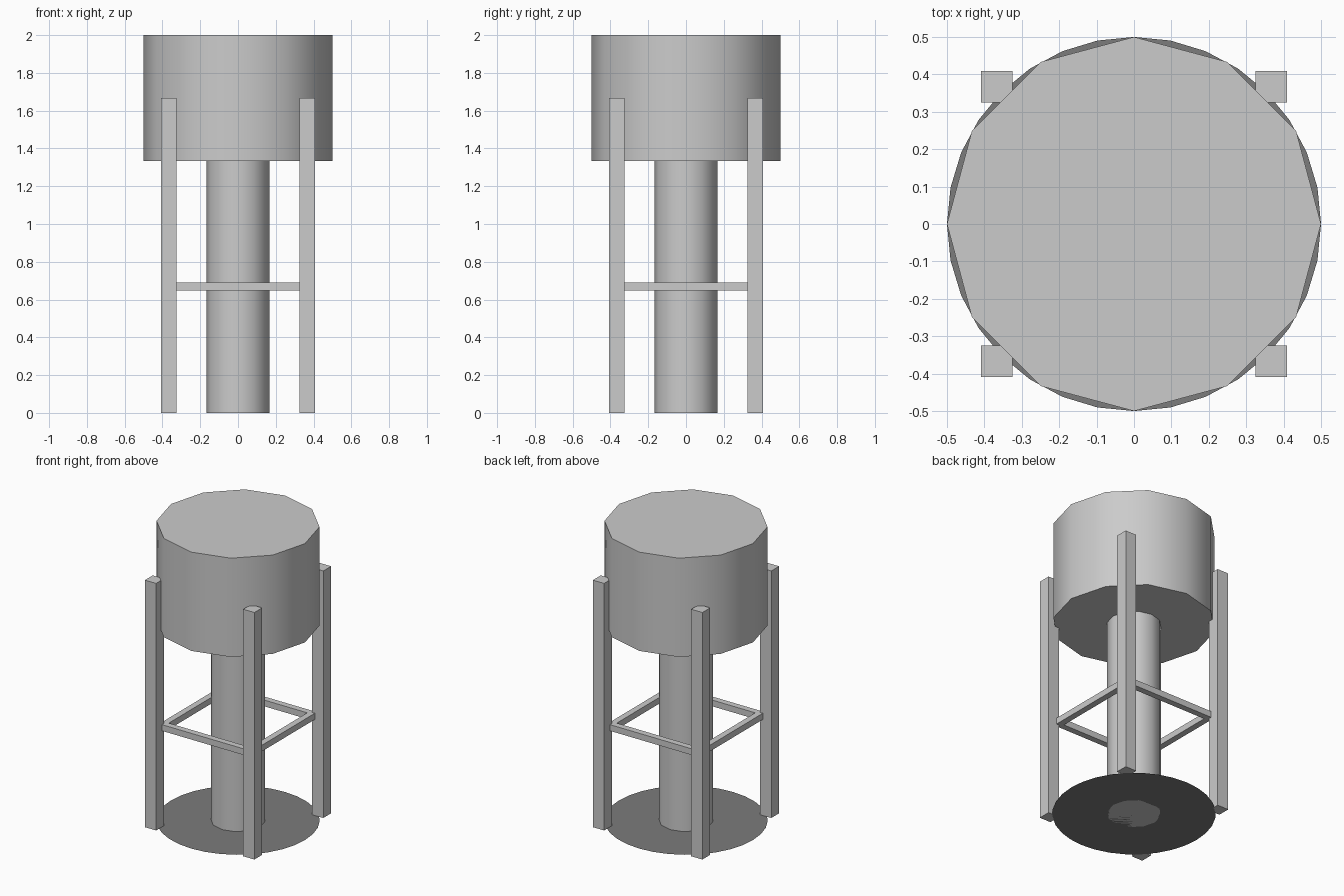
import bpy
import math

if "Cube" in bpy.data.objects:
    bpy.data.objects.remove(bpy.data.objects["Cube"])

TANK_R, COLUMN_R = 0.5, 1 / 6
LEG_POS, LEG_W, LEG_H = 0.367, 1 / 12, 5 / 3
BAR_POS, BAR_W, BAR_Z = 0.325, 0.042, 0.669


def drum(name, radius, z0, z1):
    """Twelve-sided drum with smooth walls and sharp rims."""
    bpy.ops.mesh.primitive_cylinder_add(vertices=12, radius=radius, depth=z1 - z0,
                                        location=(0, 0, (z0 + z1) / 2))
    ob = bpy.context.object
    ob.name = name
    bpy.ops.object.shade_smooth_by_angle(angle=math.radians(40))
    return ob


def box(name, centre, size):
    bpy.ops.mesh.primitive_cube_add(size=1, location=centre)
    ob = bpy.context.object
    ob.name = name
    ob.scale = size
    bpy.ops.object.transform_apply(location=False, rotation=False, scale=True)
    return ob


# Tank and the central riser pipe
drum("tank", TANK_R, 4 / 3, 2)
drum("central_column", COLUMN_R, 0, 4 / 3)

# Four square legs
for sx, side in ((-1, "left"), (1, "right")):
    for sy, end in ((-1, "front"), (1, "back")):
        box(f"{end}_{side}_leg", (sx * LEG_POS, sy * LEG_POS, LEG_H / 2),
            (LEG_W, LEG_W, LEG_H))

# Ring of four cross bars meeting at the inner leg corners
length = 2 * BAR_POS
for s, end, side in ((-1, "front", "left"), (1, "back", "right")):
    box(f"{end}_cross_bar", (0, s * BAR_POS, BAR_Z), (length, BAR_W, BAR_W))
    box(f"{side}_cross_bar", (s * BAR_POS, 0, BAR_Z), (BAR_W, length, BAR_W))

# Thin dark ground disc
bpy.ops.mesh.primitive_circle_add(vertices=32, radius=TANK_R, fill_type='NGON',
                                  location=(0, 0, 0))
disc = bpy.context.object
disc.name = "base_disc"
dark = bpy.data.materials.new("dark_grey")
dark.diffuse_color = (0.2, 0.2, 0.2, 1)
dark.use_nodes = True
dark.node_tree.nodes["Principled BSDF"].inputs["Base Color"].default_value = dark.diffuse_color
disc.data.materials.append(dark)
